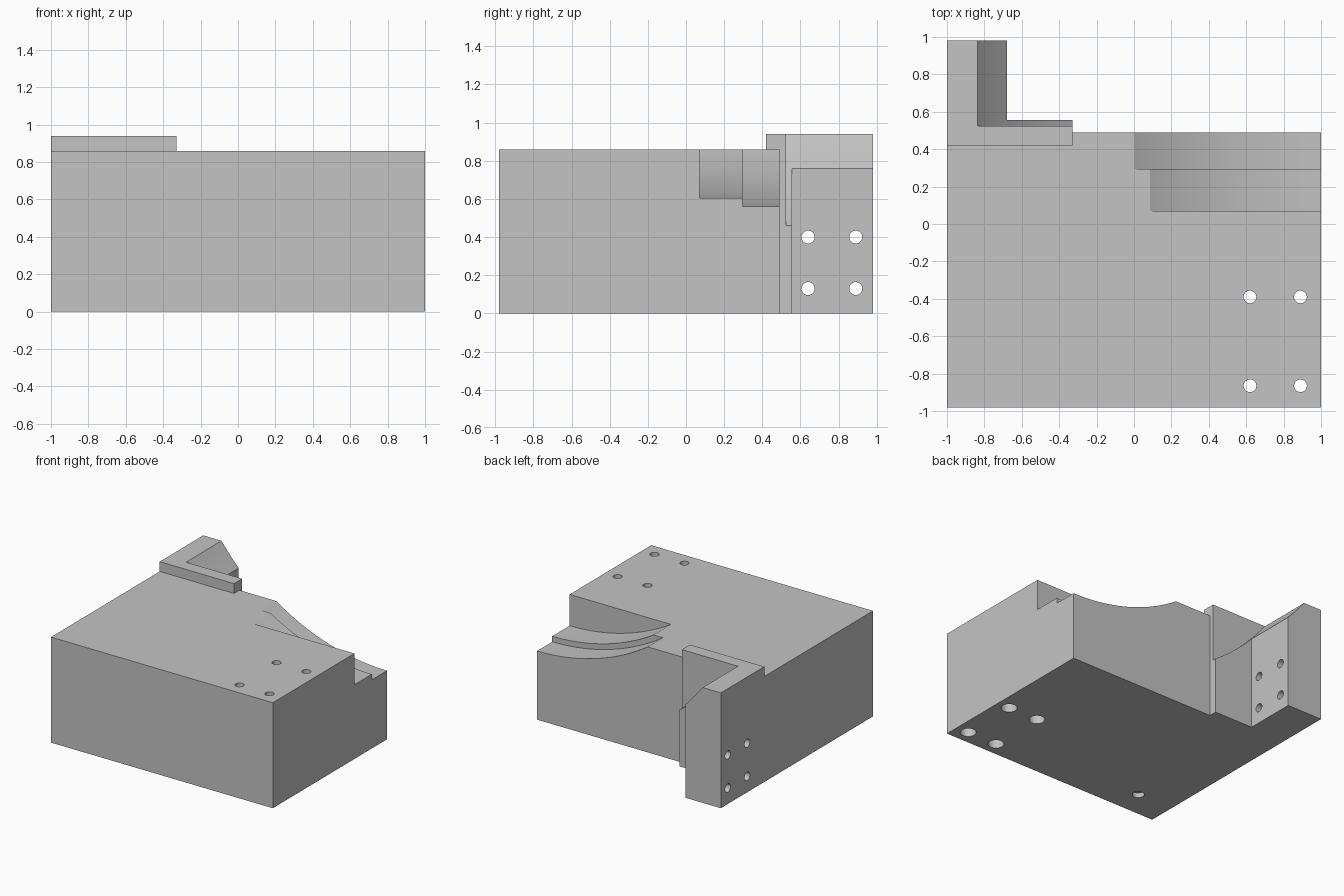
import bpy
import bmesh
import math
from mathutils import Matrix, Vector

old = bpy.data.objects.get("Cube")
if old:
    bpy.data.objects.remove(old, do_unlink=True)

grey = bpy.data.materials.new("machined grey")
grey.use_nodes = True
COLOUR = (0.55, 0.55, 0.55, 1)
grey.diffuse_color = COLOUR
grey.node_tree.nodes["Principled BSDF"].inputs["Base Color"].default_value = COLOUR


def finish(name, bm):
    bmesh.ops.recalc_face_normals(bm, faces=bm.faces)
    mesh = bpy.data.meshes.new(name)
    bm.to_mesh(mesh)
    bm.free()
    mesh.materials.append(grey)
    obj = bpy.data.objects.new(name, mesh)
    bpy.context.collection.objects.link(obj)
    return obj


def prism(name, outline, z0, z1):
    bm = bmesh.new()
    face = bm.faces.new([bm.verts.new((x, y, z0)) for x, y in outline])
    top = bmesh.ops.extrude_face_region(bm, geom=[face])["geom"]
    bmesh.ops.translate(bm, vec=(0, 0, z1 - z0),
                        verts=[v for v in top if isinstance(v, bmesh.types.BMVert)])
    return finish(name, bm)


def cylinder(name, start, end, radius, sides=32):
    a, b = Vector(start), Vector(end)
    turn = (b - a).to_track_quat('Z', 'Y').to_matrix().to_4x4()
    bm = bmesh.new()
    bmesh.ops.create_cone(bm, cap_ends=True, segments=sides, radius1=radius,
                          radius2=radius, depth=(b - a).length,
                          matrix=Matrix.Translation((a + b) / 2) @ turn)
    return finish(name, bm)


def combine(target, tool, operation):
    mod = target.modifiers.new(operation.lower(), 'BOOLEAN')
    mod.operation = operation
    mod.solver = 'EXACT'
    mod.object = tool
    tool.hide_render = True
    bpy.context.view_layer.objects.active = target
    bpy.ops.object.modifier_apply(modifier=mod.name)
    bpy.data.objects.remove(tool, do_unlink=True)


# Main block and the raised L-shaped rear bracket
block = prism("mounting_block", [(-1, -0.98), (1, -0.98), (1, 0.49), (-1, 0.49)], 0, 0.86)
bracket = prism("rear_bracket", [(-1, 0.42), (-0.33, 0.42), (-0.33, 0.555),
                                 (-0.68, 0.555), (-0.68, 0.98), (-1, 0.98)], 0, 0.94)
combine(block, bracket, 'UNION')

# Stepped saddle: three coaxial arcs along y
AXIS_X, AXIS_Z = 1, 2.37
for y0, y1, radius in [(0.07, 0.35, 1.765), (0.295, 0.51, 1.81), (0.525, 1.2, 2.327)]:
    combine(block, cylinder("saddle_cutter", (AXIS_X, y0, AXIS_Z),
                            (AXIS_X, y1, AXIS_Z), radius, 256), 'DIFFERENCE')

# Vertical bolt holes, counterbored from below
for x in (0.62, 0.89):
    for y in (-0.39, -0.865):
        combine(block, cylinder("bolt_cutter", (x, y, -0.1), (x, y, 1), 0.034), 'DIFFERENCE')
        combine(block, cylinder("bore_cutter", (x, y, -0.1), (x, y, 0.3), 0.06), 'DIFFERENCE')

# Locating hole in the underside
combine(block, cylinder("pin_cutter", (-0.68, -0.76, -0.1), (-0.68, -0.76, 0.04), 0.045), 'DIFFERENCE')

# Cross holes through the bracket leg
for y in (0.64, 0.89):
    for z in (0.13, 0.4):
        combine(block, cylinder("cross_cutter", (-1.1, y, z), (-0.5, y, z), 0.034), 'DIFFERENCE')

# Smooth arcs and bores with crisp edges
bpy.ops.object.select_all(action='DESELECT')
block.select_set(True)
bpy.context.view_layer.objects.active = block
bpy.ops.object.shade_smooth_by_angle(angle=math.radians(30))
